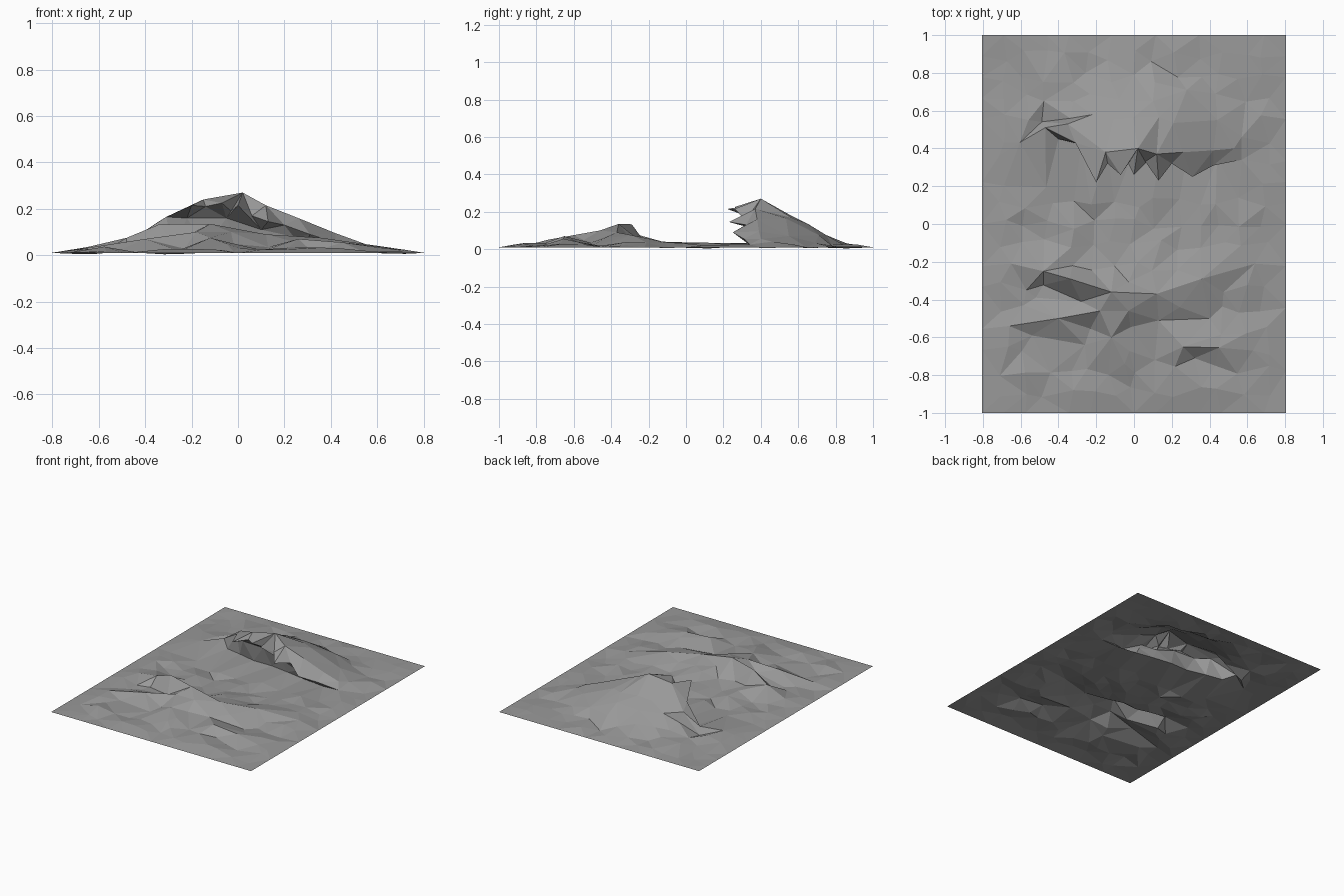
import bpy, random
from math import exp, hypot
from mathutils import Vector
from mathutils.geometry import delaunay_2d_cdt, intersect_point_line

random.seed(4)
HX, HY, EDGE = 0.805, 1.0, 0.01

# Curled wave: each chain is (rest y, [(x, y, z)...]); rest y is the order on the unrolled sheet
WAVE = [
    (0.24, [(-0.40, 0.45, 0.025), (-0.28, 0.42, 0.03), (-0.14, 0.38, 0.035), (0.0, 0.39, 0.03),
            (0.14, 0.37, 0.03), (0.28, 0.36, 0.02), (0.44, 0.35, 0.015)]),
    (0.29, [(-0.22, 0.37, 0.16), (-0.05, 0.36, 0.16), (0.10, 0.36, 0.11), (0.24, 0.34, 0.08)]),
    (0.35, [(-0.47, 0.51, 0.06), (-0.31, 0.43, 0.165), (-0.20, 0.22, 0.215), (-0.14, 0.32, 0.21),
            (-0.07, 0.26, 0.225), (-0.03, 0.32, 0.19), (0.0, 0.26, 0.215), (0.06, 0.33, 0.17),
            (0.13, 0.23, 0.145), (0.20, 0.32, 0.13), (0.31, 0.25, 0.09), (0.42, 0.31, 0.055),
            (0.57, 0.34, 0.025)]),
    (0.42, [(-0.35, 0.53, 0.14), (-0.15, 0.38, 0.24), (0.02, 0.40, 0.27), (0.12, 0.37, 0.215),
            (0.26, 0.38, 0.16), (0.42, 0.39, 0.095), (0.53, 0.40, 0.055)]),
]
# Sharp crest lines and valley lines of the front mound, and the wave's back edge
LINES = [
    [(-0.65, -0.21, 0.035), (-0.48, -0.25, 0.075), (-0.34, -0.29, 0.133), (-0.12, -0.36, 0.135),
     (0.12, -0.37, 0.09), (0.36, -0.29, 0.075), (0.64, -0.21, 0.035)],
    [(-0.57, -0.35, 0.02), (-0.52, -0.39, 0.015), (-0.28, -0.41, 0.05)],
    [(-0.66, -0.54, 0.03), (-0.40, -0.50, 0.07), (-0.18, -0.46, 0.10)],
    [(-0.54, -0.59, 0.01), (-0.26, -0.64, 0.02)],
    [(-0.03, -0.46, 0.10), (-0.12, -0.60, 0.075), (-0.05, -0.74, 0.05)],
    [(0.40, -0.50, 0.015), (0.13, -0.51, 0.035), (0.11, -0.72, 0.02)],
    [(0.26, -0.65, 0.07), (0.45, -0.655, 0.055), (0.63, -0.67, 0.03)],
    [(0.32, -0.71, 0.015), (0.43, -0.75, 0.01)],
    [(-0.12, 0.75, 0.075), (0.0, 0.79, 0.04), (0.11, 0.75, 0.075), (0.28, 0.71, 0.075),
     (0.44, 0.55, 0.07), (0.57, 0.46, 0.04)],
    [(-0.08, 0.66, 0.13), (0.10, 0.65, 0.135)],
]

rest, real, links = [], [], []


def add(x, ry, y, z):
    rest.append(Vector((x, ry)))
    real.append((x, y, z))


def link_last(n):
    links.extend((i, i + 1) for i in range(len(rest) - n, len(rest) - 1))


def ground(x, y):
    """Height of the plain, the low front mound and the back of the wave."""
    fade = min(1, (HX - abs(x)) / 0.15, (HY - abs(y)) / 0.15)
    h = EDGE + fade * random.uniform(-0.008, 0.026)
    h += fade * 0.045 * exp(-(x / 0.42) ** 2 - ((y + 0.42) / 0.26) ** 2)
    if y > 0.36:
        d = hypot((x - 0.02) / (0.64 if x > 0 else 0.54), (y - 0.40) / 0.44)
        h = max(h, 0.27 * (1 - d ** 1.1))
    return max(h, 0.0)


for ry, pts in WAVE:
    for x, y, z in pts:
        r = ry + (0.06 if x < -0.3 and ry > 0.3 else 0)
        add(x, r, y, z)
    link_last(len(pts))
for pts in LINES:
    for x, y, z in pts:
        add(x, y, y, z)
    link_last(len(pts))

# Flat border, then jittered plain points wherever no feature line is close
NX, NY = 14, 18
fixed = list(rest)
for i in range(NX + 1):
    for j in range(NY + 1):
        x, y = -HX + 2 * HX * i / NX, -HY + 2 * HY * j / NY
        if i in (0, NX) or j in (0, NY):
            add(x, y, y, EDGE)
            continue
        x += random.uniform(-0.03, 0.03)
        y += random.uniform(-0.03, 0.03)
        if -0.57 < x < 0.6 and 0.2 < y < 0.48:
            continue
        p = Vector((x, y))
        near = min((f - p).length for f in fixed) < 0.07
        for a, b in links:
            q, t = intersect_point_line(p, rest[a], rest[b])
            near |= 0 < t < 1 and (Vector(q[:2]) - p).length < 0.05
        if not near:
            add(x, y, y, ground(x, y))

# Triangulate the unrolled sheet, then move every point to its real place
flat, _, faces, origin, _, _ = delaunay_2d_cdt(rest, links, [], 0, 1e-5)
verts = []
for p, o in zip(flat, origin):
    k = o[0] if o else min(range(len(rest)), key=lambda n: (rest[n] - p).length)
    verts.append(real[k])
mesh = bpy.data.meshes.new("water_surface")
mesh.from_pydata(verts, [], faces)
mesh.update()
if sum(f.normal.z for f in mesh.polygons) < 0:
    mesh.flip_normals()
surface = bpy.data.objects.new("water_surface", mesh)
bpy.context.collection.objects.link(surface)

# Mid grey colour
grey = bpy.data.materials.new("mid_grey")
grey.diffuse_color = (0.32, 0.32, 0.32, 1)
mesh.materials.append(grey)
